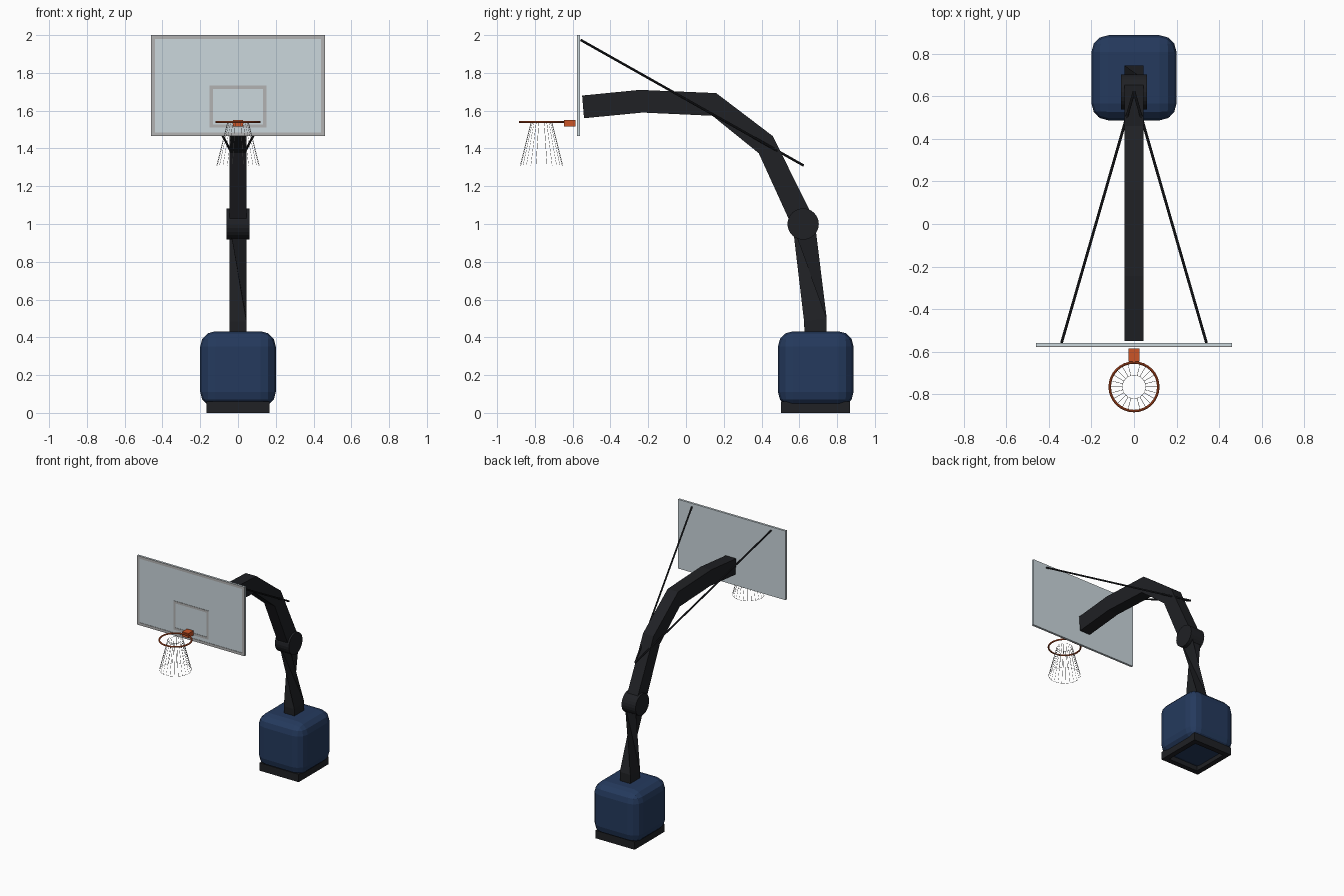
import bpy, bmesh, math
from mathutils import Vector

if "Cube" in bpy.data.objects:
    bpy.data.objects.remove(bpy.data.objects["Cube"])


def material(name, rgba):
    m = bpy.data.materials.new(name)
    m.diffuse_color = rgba
    m.use_nodes = True
    m.node_tree.nodes["Principled BSDF"].inputs["Base Color"].default_value = m.diffuse_color
    return m


NAVY = material("navy_vinyl", (0.018, 0.042, 0.11, 1))
BLACK = material("black_steel", (0.014, 0.015, 0.018, 1))
ORANGE = material("orange_steel", (0.6, 0.09, 0.02, 1))
GLASS = material("glass", (0.6, 0.68, 0.72, 0.4))
LINE = material("board_line", (0.45, 0.45, 0.45, 1))
NET = material("net_cord", (0.8, 0.8, 0.8, 1))


def finish(name, bm, mat):
    bmesh.ops.recalc_face_normals(bm, faces=bm.faces)
    me = bpy.data.meshes.new(name)
    bm.to_mesh(me)
    bm.free()
    ob = bpy.data.objects.new(name, me)
    ob.data.materials.append(mat)
    bpy.context.collection.objects.link(ob)
    return ob


def add_box(bm, lo, hi):
    vs = bmesh.ops.create_cube(bm, size=1)["verts"]
    for v in vs:
        v.co = Vector([(a + b) / 2 + c * (b - a) for a, b, c in zip(lo, hi, v.co)])


def boxes(name, spans, mat):
    bm = bmesh.new()
    for lo, hi in spans:
        add_box(bm, lo, hi)
    return finish(name, bm, mat)


def frame_spans(x, z0, z1, w, y0, y1):
    """Four bars of a rectangular outline in the board plane."""
    return [((-x, y0, z0), (x, y1, z0 + w)), ((-x, y0, z1 - w), (x, y1, z1)),
            ((-x, y0, z0 + w), (-x + w, y1, z1 - w)), ((x - w, y0, z0 + w), (x, y1, z1 - w))]


def cylinder(name, a, b, r, sides, mat):
    a, b = Vector(a), Vector(b)
    bm = bmesh.new()
    bmesh.ops.create_cone(bm, cap_ends=True, segments=sides, radius1=r, radius2=r, depth=(b - a).length)
    ob = finish(name, bm, mat)
    ob.location = (a + b) / 2
    ob.rotation_euler = (b - a).to_track_quat('Z', 'Y').to_euler()
    return ob


def sweep(name, stations, half_x, mat, twisted=()):
    """Box section through (y, z) pairs front/back; a twisted span turns a quarter."""
    bm = bmesh.new()
    rings = []
    for (y0, z0), (y1, z1) in stations:
        rings.append([bm.verts.new(p) for p in ((-half_x, y0, z0), (half_x, y0, z0),
                                                (half_x, y1, z1), (-half_x, y1, z1))])
    for k, (lo, hi) in enumerate(zip(rings, rings[1:])):
        for i in range(4):
            j = (i + 1) % 4
            if k in twisted:
                bm.faces.new((lo[i], lo[j], hi[i - 1]))
                bm.faces.new((lo[j], hi[i], hi[i - 1]))
            else:
                bm.faces.new((lo[i], lo[j], hi[j], hi[i]))
    bm.faces.new(rings[0])
    bm.faces.new(rings[-1])
    return finish(name, bm, mat)


# Padded base with an open black frame below it
pad = boxes("base_pad", [((-0.2, 0.487, 0.03), (0.2, 0.887, 0.432))], NAVY)
bev = pad.modifiers.new("Bevel", 'BEVEL')
bev.width, bev.segments = 0.08, 3
X, Y0, Y1, W, H = 0.168, 0.502, 0.868, 0.04, 0.06
boxes("base_frame", [((-X, Y0, 0), (X, Y0 + W, H)), ((-X, Y1 - W, 0), (X, Y1, H)),
                     ((-X, Y0 + W, 0), (-X + W, Y1 - W, H)), ((X - W, Y0 + W, 0), (X, Y1 - W, H))], BLACK)

# Lower post with its quarter twist, hinge drum and curved arm
sweep("lower_post", [((0.628, 0.4), (0.745, 0.4)), ((0.625, 0.485), (0.745, 0.5)),
                     ((0.565, 0.99), (0.683, 1.0))], 0.045, BLACK, twisted=(1,))
cylinder("hinge", (-0.06, 0.62, 1.0), (0.06, 0.62, 1.0), 0.083, 24, BLACK)
sweep("upper_arm", [((0.565, 0.98), (0.675, 1.03)), ((0.385, 1.375), (0.46, 1.465)),
                    ((0.14, 1.573), (0.16, 1.693)), ((-0.23, 1.59), (-0.245, 1.71)),
                    ((-0.54, 1.56), (-0.55, 1.68))], 0.045, BLACK)

# Diagonal braces to the upper corners of the board
for side, s in (("left", -1), ("right", 1)):
    cylinder("brace_" + side, (s * 0.34, -0.557, 1.974), (0, 0.622, 1.31), 0.0065, 8, BLACK)

# Backboard with border and target outline
boxes("backboard", [((-0.46, -0.574, 1.465), (0.46, -0.56, 2.0))], GLASS)
boxes("board_border", frame_spans(0.46, 1.465, 2.0, 0.02, -0.577, -0.574), LINE)
boxes("board_target", frame_spans(0.15, 1.51, 1.733, 0.017, -0.577, -0.574), LINE)

# Rim, bracket and flared net
bpy.ops.mesh.primitive_torus_add(major_radius=0.114, minor_radius=0.006, major_segments=32,
                                 minor_segments=8, location=(0, -0.765, 1.54))
rim = bpy.context.object
rim.name = "rim"
rim.data.materials.append(ORANGE)
boxes("rim_bracket", [((-0.027, -0.645, 1.515), (0.027, -0.585, 1.551))], ORANGE)
bm = bmesh.new()
bmesh.ops.create_cone(bm, cap_ends=False, segments=24, radius1=0.113, radius2=0.055, depth=0.23)
net = finish("net", bm, NET)
net.location = (0, -0.765, 1.425)
wire = net.modifiers.new("Wireframe", 'WIREFRAME')
wire.thickness = 0.002
wire.use_boundary = True
